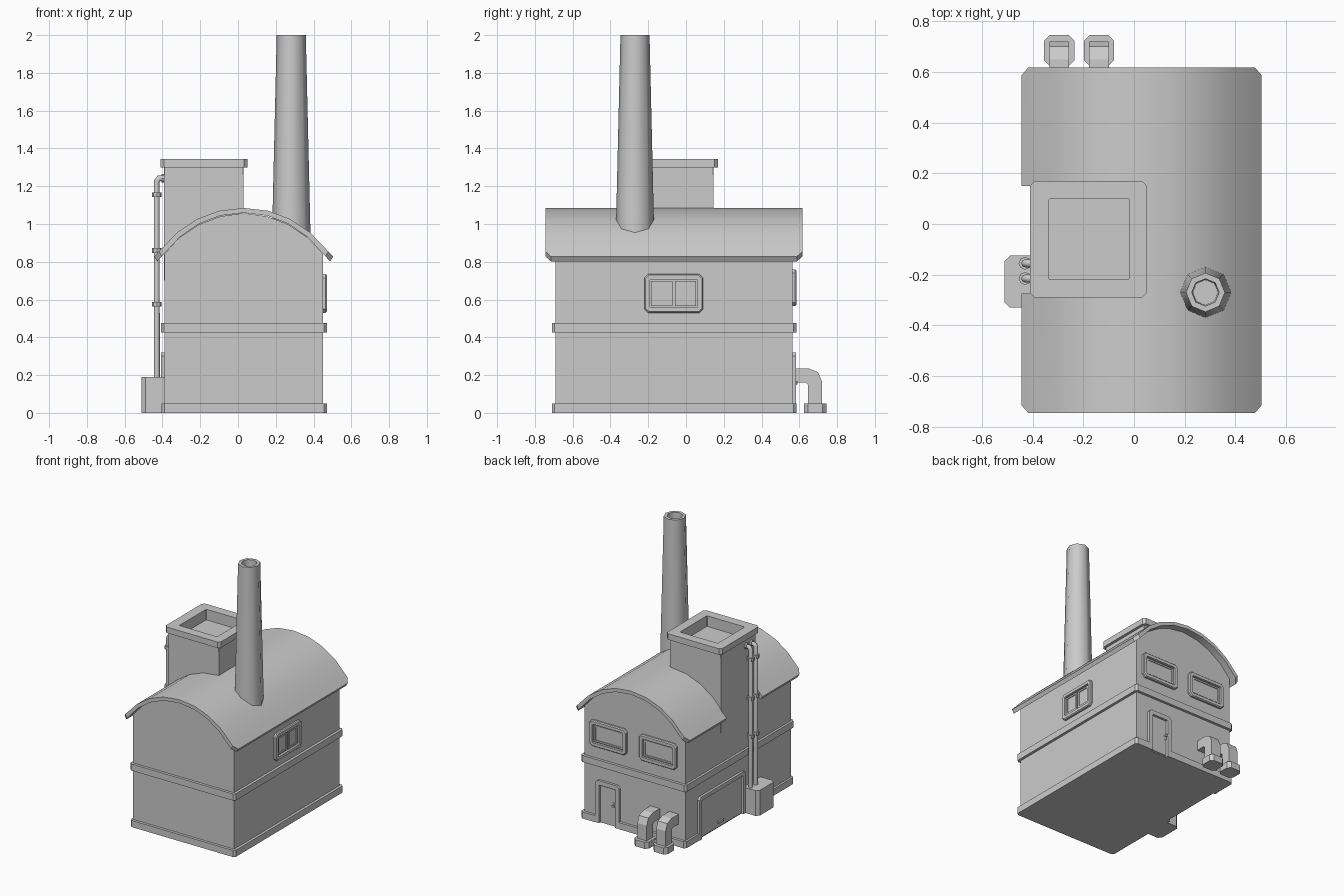
import bpy, bmesh, math

if "Cube" in bpy.data.objects:
    bpy.data.objects.remove(bpy.data.objects["Cube"])

# ---------- helpers ----------
TOP = lambda u, v, d: (u, v, d)
RIGHT = lambda u, v, d: (0.45 + d, u, v)
BACK = lambda u, v, d: (u, 0.565 + d, v)
LEFT = lambda u, v, d: (-0.39 - d, u, v)
ALONG_Y = lambda u, v, d: (u, d, v)
ALONG_X = lambda u, v, d: (d, u, v)


def rect(u0, u1, v0, v1, c=0):
    if not c:
        return [(u0, v0), (u1, v0), (u1, v1), (u0, v1)]
    return [(u0 + c, v0), (u1 - c, v0), (u1, v0 + c), (u1, v1 - c),
            (u1 - c, v1), (u0 + c, v1), (u0, v1 - c), (u0, v0 + c)]


def circle(u, v, r, n=8):
    return [(u + r * math.cos(2 * math.pi * i / n),
             v + r * math.sin(2 * math.pi * i / n)) for i in range(n)]


def smooth(ob, angle=35):
    bpy.ops.object.select_all(action='DESELECT')
    ob.select_set(True)
    bpy.context.view_layer.objects.active = ob
    bpy.ops.object.shade_smooth_by_angle(angle=math.radians(angle))


def loft(name, rings, cap=True):
    """Skin a list of equally long rings of 3D points."""
    bm = bmesh.new()
    vs = [[bm.verts.new(p) for p in r] for r in rings]
    n = len(vs[0])
    for a, b in zip(vs, vs[1:]):
        for i in range(n):
            j = (i + 1) % n
            bm.faces.new((a[i], a[j], b[j], b[i]))
    if cap:
        bm.faces.new(vs[0])
        bm.faces.new(vs[-1])
    bmesh.ops.recalc_face_normals(bm, faces=bm.faces)
    me = bpy.data.meshes.new(name)
    bm.to_mesh(me)
    bm.free()
    ob = bpy.data.objects.new(name, me)
    bpy.context.collection.objects.link(ob)
    return ob


def stack(name, sections, place=TOP):
    """Skin 2D sections given as (points, depth)."""
    return loft(name, [[place(u, v, d) for u, v in pts] for pts, d in sections])


def prism(name, pts, d0, d1, place=TOP):
    return stack(name, [(pts, d0), (pts, d1)], place)


def window(name, place, u0, u1, v0, v1, panes):
    def r(i, c):
        return rect(u0 + i, u1 - i, v0 + i, v1 - i, c)
    stack(name + "_frame", [(r(0, .02), -.01), (r(0, .02), .013), (r(.006, .018), .02),
                            (r(.028, .006), .02), (r(.028, .006), .003)], place)
    # inner sashes
    a, b, gap = u0 + .036, u1 - .036, .014
    w = (b - a - gap * (panes - 1)) / panes
    for k in range(panes):
        s = a + k * (w + gap)
        q = [rect(s + i, s + w - i, v0 + .036 + i, v1 - .036 - i) for i in (0, .012)]
        stack(f"{name}_sash_{k}", [(q[0], 0), (q[0], .011), (q[1], .011), (q[1], .005)], place)


def door_frame(name, place, u0, u1, top, t, c):
    pts = [(u0, 0), (u0, top - c), (u0 + c, top), (u1 - c, top), (u1, top - c), (u1, 0),
           (u1 - t, 0), (u1 - t, top - t), (u0 + t, top - t), (u0 + t, 0)]
    prism(name + "_frame", pts, -.01, .018, place)
    prism(name + "_panel", rect(u0 + t + .008, u1 - t - .008, .008, top - t - .008), -.01, .006, place)


# ---------- main walls with an arched top ----------
CX = 0.03
arch = [(.42, .841), (.34, .928), (.235, .998), (.125, 1.04)]
body = ([(-.39, 0), (.45, 0)] + [(CX + x, z) for x, z in arch] + [(CX, 1.058)]
        + [(CX - x, z) for x, z in reversed(arch)])
prism("walls", body, -.69, .565, ALONG_Y)

# plinth with gaps at the two doors, and the middle band
plinth = [(-.39, -.71), (.455, -.71), (.47, -.695), (.47, .57), (.455, .585),
          (.35, .585), (.35, .56), (.15, .56), (.15, .585), (-.39, .585), (-.405, .57),
          (-.405, .42), (-.385, .42), (-.385, -.13), (-.405, -.13), (-.405, -.695)]
prism("plinth", plinth, 0, .05)
prism("middle_band", rect(-.407, .47, -.71, .585, .015), .425, .475)

# ---------- curved roof ----------
half = [(.474, .828), (.448, .855), (.35, .957), (.245, 1.027), (.13, 1.07)]
outer = [(-x, z) for x, z in half] + [(0, 1.085)] + [(x, z) for x, z in reversed(half)]
rings = []
for x, z in outer:
    e = .03 if abs(x) > .46 else 0
    y0, y1 = -.745 + e, .617 - e
    xi, zi = CX + x * .966, z - .026
    rings.append([(CX + x, y0, z), (CX + x, y1, z), (xi, y1, zi), (xi, y0, zi)])
roof = loft("roof", rings)
# notch in the eave beside the tower
cutter = prism("eave_cutter", rect(-.6, -.385, -.275, .15), .6, 1.0)
cutter.hide_render = True
mod = roof.modifiers.new("notch", 'BOOLEAN')
mod.operation = 'DIFFERENCE'
mod.solver = 'EXACT'
mod.object = cutter
bpy.context.view_layer.objects.active = roof
bpy.ops.object.modifier_apply(modifier=mod.name)
bpy.data.objects.remove(cutter)
smooth(roof, 30)

# ---------- square tower with hollow rim ----------
prism("tower", rect(-.391, .03, -.27, .145), .7, 1.26)
walls, rim, hole = rect(-.391, .03, -.27, .145, .003), rect(-.41, .05, -.29, .17, .018), rect(-.335, -.02, -.22, .1, .003)
stack("tower_rim", [(walls, 1.24), (walls, 1.3), (rim, 1.3), (rim, 1.345), (hole, 1.345), (hole, 1.265)])

# ---------- tapered chimney ----------
c = (.282, -.27)
smooth(stack("chimney", [(circle(*c, .104), .85), (circle(*c, .077), 2), (circle(*c, .054), 2),
                         (circle(*c, .05), 1.88)]), 50)

# ---------- windows and doors ----------
window("side_window", RIGHT, -.22, .09, .53, .735, 2)
window("back_window_a", BACK, .09, .40, .565, .76, 1)
window("back_window_b", BACK, -.325, -.015, .565, .76, 1)
door_frame("back_door", BACK, .15, .35, .32, .033, .02)
prism("door_plate", rect(.19, .205, .13, .18), 0, .01, BACK)
prism("door_knob", circle(.197, .16, .01), 0, .025, BACK)
door_frame("loading_door", LEFT, -.13, .42, .32, .03, .02)
prism("loading_handle", rect(.13, .19, .04, .055), 0, .018, LEFT)

# ---------- vertical pipes on the left ----------
prism("pipe_box", rect(-.512, -.36, -.33, -.125, .022), 0, .19)
for k, y in enumerate((-.155, -.215)):
    cu = bpy.data.curves.new(f"wall_pipe_{k}", 'CURVE')
    cu.dimensions = '3D'
    cu.bevel_depth, cu.bevel_resolution = .016, 2
    path = [(-.43, .15), (-.43, 1.225), (-.418, 1.242), (-.37, 1.242)]
    sp = cu.splines.new('POLY')
    sp.points.add(len(path) - 1)
    for p, (x, z) in zip(sp.points, path):
        p.co = (x, y, z, 1)
    pipe = bpy.data.objects.new(f"wall_pipe_{k}", cu)
    bpy.context.collection.objects.link(pipe)
    for z in (.575, .86, 1.155):
        prism(f"pipe_collar_{k}", circle(-.43, y, .025), z - .013, z + .013)
    prism(f"pipe_flange_{k}", circle(y, 1.242, .022), -.405, -.38, ALONG_X)

# ---------- bent ducts at the back ----------
elbow = [(.55, .235), (.65, .235), (.7, .215), (.72, .165), (.72, .02),
         (.645, .02), (.645, .15), (.635, .16), (.55, .16)]
for k, x in enumerate((-.295, -.138)):
    prism(f"duct_{k}", elbow, x - .039, x + .039, ALONG_X)
    prism(f"duct_base_{k}", rect(x - .06, x + .06, .625, .745, .022), 0, .05)
